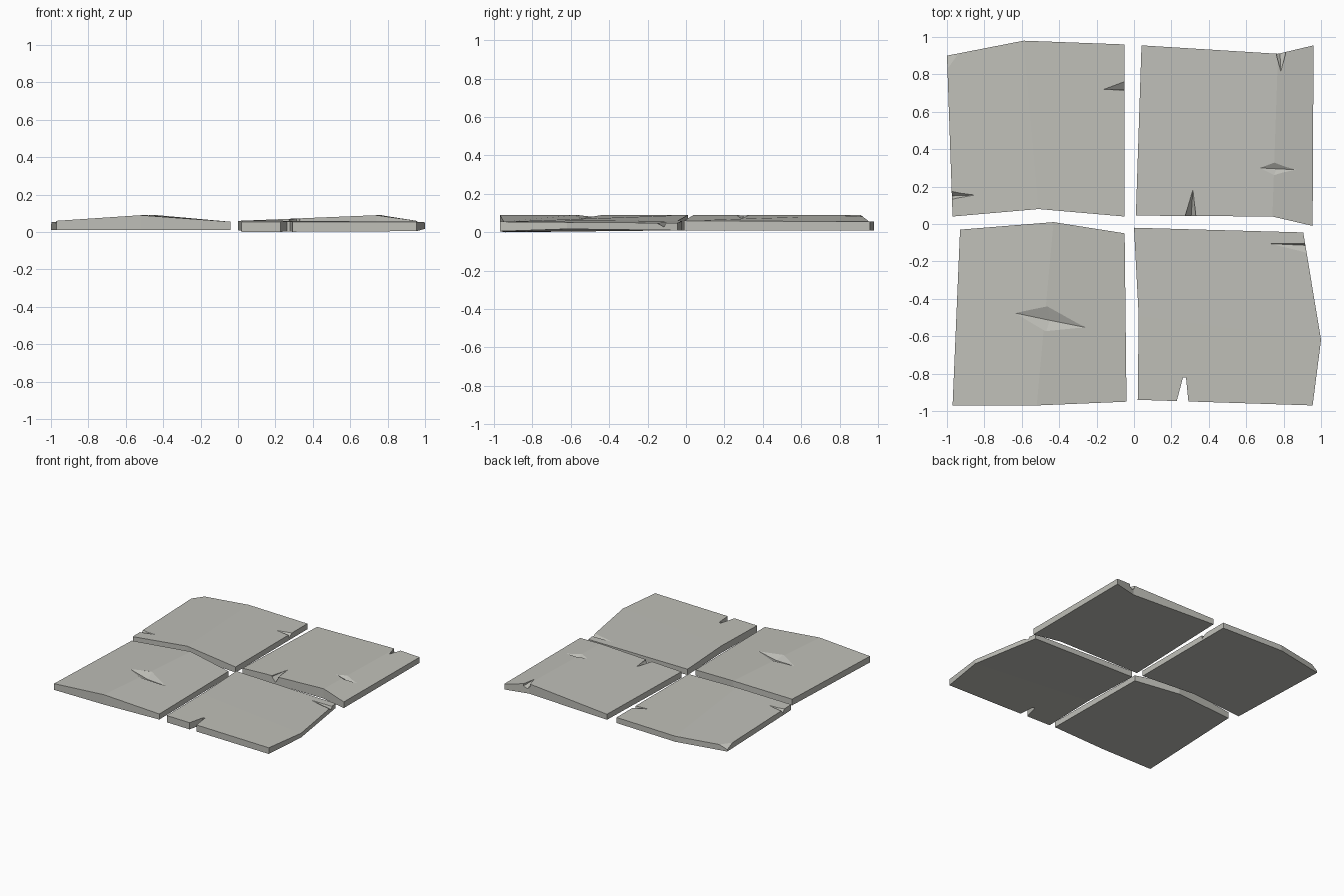
import bpy
import bmesh
from mathutils import Vector
from mathutils.bvhtree import BVHTree

cube = bpy.data.objects.get("Cube")
if cube:
    bpy.data.objects.remove(cube, do_unlink=True)

stone = bpy.data.materials.new("pale_stone")
stone.use_nodes = True
COLOUR = (0.52, 0.52, 0.48, 1)
stone.diffuse_color = COLOUR
stone.node_tree.nodes["Principled BSDF"].inputs["Base Color"].default_value = COLOUR


def mesh_object(name, bm):
    bmesh.ops.recalc_face_normals(bm, faces=bm.faces[:])
    mesh = bpy.data.meshes.new(name)
    bm.to_mesh(mesh)
    obj = bpy.data.objects.new(name, mesh)
    bpy.context.collection.objects.link(obj)
    return obj


def add_chip(bm, tree, outline, deep):
    """Closed wedge: outline laid on the slab top, narrowing to a deep point."""
    points = []
    for x, y in outline:
        hit = tree.ray_cast(Vector((x, y, 1)), Vector((0, 0, -1)))[0]
        if hit is None:
            hit = tree.find_nearest(Vector((x, y, 0.06)))[0]
        points += [(x, y, hit.z + 0.001), (x, y, hit.z + 0.06)]
        if deep is None:
            points.append((x, y, -0.1))
    if deep:
        points.append(deep)
    verts = [bm.verts.new(p) for p in points]
    result = bmesh.ops.convex_hull(bm, input=verts)
    unused = [v for v in result["geom_interior"] + result["geom_unused"]
              if isinstance(v, bmesh.types.BMVert)]
    bmesh.ops.delete(bm, geom=list(set(unused)), context="VERTS")


def slab(name, outline, chips, base=(0.01,) * 6):
    """Slab folded along the line joining outline points 0 and 3."""
    bm = bmesh.new()
    top = [bm.verts.new(p) for p in outline]
    low = [bm.verts.new((p[0], p[1], z)) for p, z in zip(outline, base)]
    for ring in (top, low):
        bm.faces.new(ring[:4])
        bm.faces.new(ring[3:] + ring[:1])
    for i in range(6):
        j = (i + 1) % 6
        bm.faces.new((top[i], top[j], low[j], low[i]))
    obj = mesh_object(name, bm)
    obj.data.materials.append(stone)
    tree = BVHTree.FromBMesh(bm)
    bm.free()

    # Cut the chips and dents
    cut = bmesh.new()
    for shape, deep in chips:
        add_chip(cut, tree, shape, deep)
    cutter = mesh_object(name + "_cutter", cut)
    cutter.hide_render = True
    cut.free()
    mod = obj.modifiers.new("chips", "BOOLEAN")
    mod.operation = "DIFFERENCE"
    mod.solver = "EXACT"
    mod.object = cutter
    bpy.context.view_layer.objects.active = obj
    bpy.ops.object.modifier_apply(modifier=mod.name)
    bpy.data.objects.remove(cutter, do_unlink=True)


# Front slab on the model's right, with one dent on the fold
slab("front_right_slab",
     [(-0.52, -0.97, 0.09), (-0.04, -0.95, 0.055), (-0.05, -0.05, 0.055),
      (-0.43, 0.01, 0.09), (-0.93, -0.03, 0.06), (-0.97, -0.97, 0.06)],
     [([(-0.64, -0.475), (-0.46, -0.44), (-0.25, -0.555), (-0.47, -0.575)],
       (-0.45, -0.515, 0.06))])

# Back slab on the model's right, chipped on three edges
slab("back_right_slab",
     [(-0.51, 0.08, 0.085), (-0.05, 0.04, 0.055), (-0.05, 0.96, 0.055),
      (-0.59, 0.98, 0.055), (-1.0, 0.90, 0.055), (-0.97, 0.04, 0.055)],
     [([(-0.93, 0.92), (-1.01, 0.81), (-1.03, 0.93)], (-1.01, 0.91, 0.015)),
      ([(-0.165, 0.72), (-0.04, 0.768), (-0.04, 0.714)], (-0.04, 0.72, 0.025)),
      ([(-0.845, 0.155), (-0.99, 0.178), (-0.99, 0.128)], (-0.99, 0.15, 0.025))])

# Back slab on the model's left, with two edge chips and a dent
slab("back_left_slab",
     [(0.74, 0.04, 0.09), (0.955, -0.01, 0.06), (0.96, 0.955, 0.055),
      (0.77, 0.91, 0.09), (0.04, 0.955, 0.055), (0.01, 0.045, 0.06)],
     [([(0.785, 0.815), (0.755, 0.93), (0.815, 0.93)], (0.78, 0.93, 0.04)),
      ([(0.67, 0.30), (0.75, 0.33), (0.87, 0.29), (0.75, 0.26)], (0.76, 0.295, 0.07)),
      ([(0.315, 0.185), (0.27, 0.03), (0.332, 0.03)], (0.305, 0.03, 0.02))])

# Front slab on the model's left, with an edge chip and a notch right through
slab("front_left_slab",
     [(1.0, -0.62, 0.052), (0.905, -0.045, 0.048), (0.0, -0.02, 0.058),
      (0.025, -0.49, 0.062), (0.02, -0.94, 0.055), (0.955, -0.97, 0.055)],
     [([(0.72, -0.105), (0.93, -0.103), (0.935, -0.158)], (0.935, -0.115, 0.025)),
      ([(0.262, -0.82), (0.278, -0.82), (0.292, -0.96), (0.225, -0.96)], None)],
     base=(0.017, 0.01, 0.01, 0.005, 0.0, 0.005))
